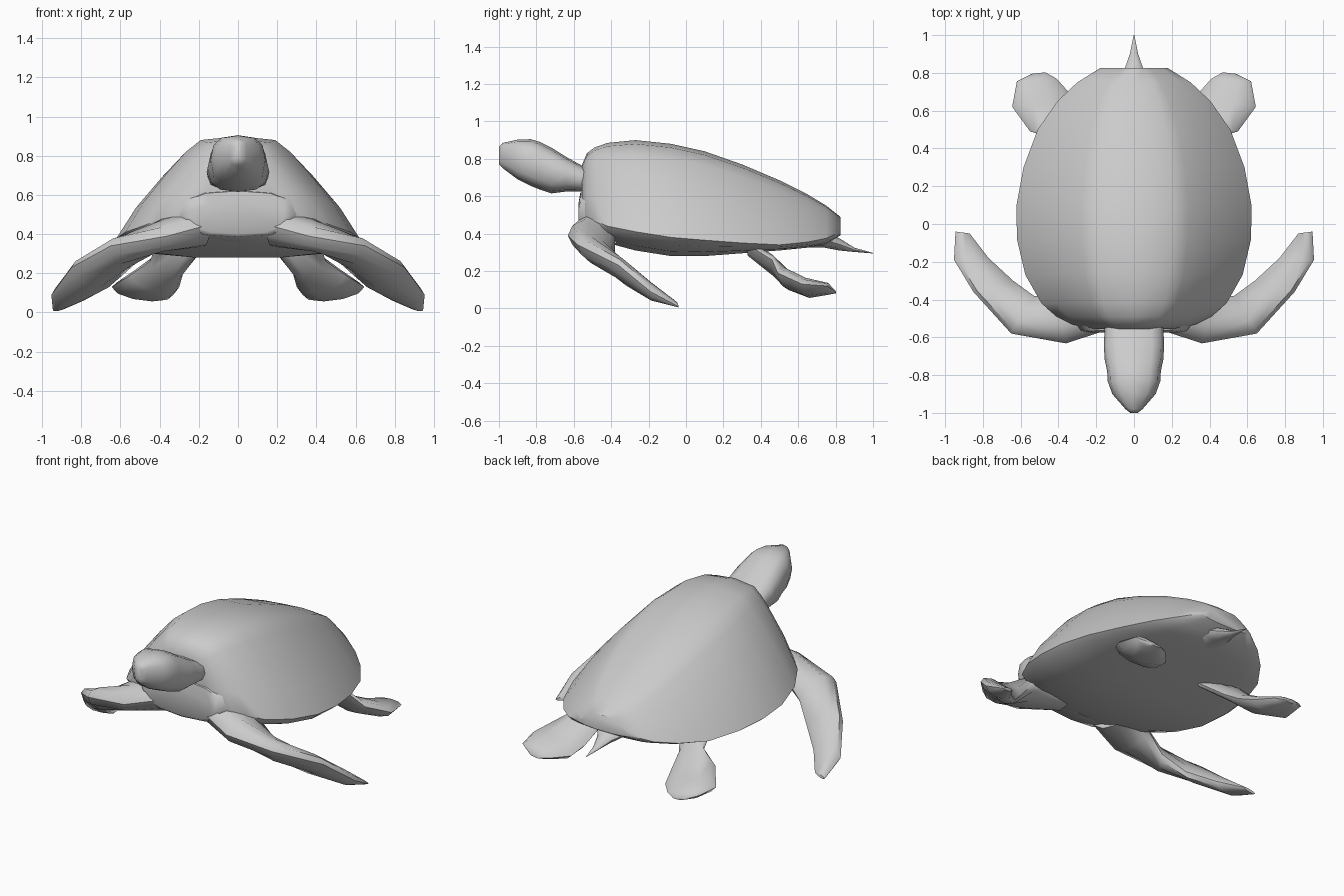
import bpy, bmesh, math
from mathutils import Vector

skin = bpy.data.materials.new("plain_grey")
skin.diffuse_color = (0.6, 0.6, 0.6, 1)


def loft(name, rings, angle=50):
    """Skin a closed surface over a list of equal-sized rings."""
    bm = bmesh.new()
    loops = [[bm.verts.new(p) for p in ring] for ring in rings]
    n = len(loops[0])
    for a, b in zip(loops, loops[1:]):
        for i in range(n):
            j = (i + 1) % n
            bm.faces.new((a[i], a[j], b[j], b[i]))
    bm.faces.new(loops[0])
    bm.faces.new(loops[-1])
    bmesh.ops.recalc_face_normals(bm, faces=bm.faces)
    me = bpy.data.meshes.new(name)
    bm.to_mesh(me)
    bm.free()
    me.materials.append(skin)
    ob = bpy.data.objects.new(name, me)
    bpy.context.collection.objects.link(ob)
    bpy.ops.object.select_all(action='DESELECT')
    ob.select_set(True)
    bpy.context.view_layer.objects.active = ob
    bpy.ops.object.shade_smooth_by_angle(angle=math.radians(angle))
    return ob


def boxy(t, power):
    """Cosine and sine pushed outwards towards a rounded square."""
    c, s = math.cos(t), math.sin(t)
    return (math.copysign(abs(c) ** power, c), math.copysign(abs(s) ** power, s))


def oval(y, half, low, high, n=12, power=0.75):
    """Upright ring at y, rounded between low and high."""
    pts = [boxy(2 * math.pi * i / n, power) for i in range(n)]
    return [(half * c, y, (low + high) / 2 + (high - low) / 2 * s) for c, s in pts]


def blade(lead, trail, thick, side, n=10):
    """Flattened ring spanning from a leading edge to a trailing edge."""
    a, b = Vector(lead), Vector(trail)
    mid, arm = (a + b) / 2, (a - b) / 2
    ring = []
    for i in range(n):
        t = 2 * math.pi * i / n
        p = mid + arm * math.cos(t) + Vector((0, 0, thick * math.sin(t)))
        ring.append((side * p.x, p.y, p.z))
    return ring


# Shell and belly: y, half width, top, rim, bottom
shell = [(-0.555, 0.24, 0.77, 0.54, 0.42), (-0.53, 0.33, 0.83, 0.50, 0.40),
         (-0.49, 0.41, 0.86, 0.47, 0.38), (-0.42, 0.49, 0.885, 0.44, 0.35),
         (-0.27, 0.575, 0.90, 0.41, 0.31), (-0.08, 0.62, 0.88, 0.38, 0.28),
         (0.1, 0.622, 0.84, 0.365, 0.28), (0.3, 0.585, 0.77, 0.35, 0.295),
         (0.5, 0.51, 0.685, 0.34, 0.31), (0.65, 0.405, 0.61, 0.355, 0.325),
         (0.75, 0.30, 0.55, 0.375, 0.345), (0.825, 0.18, 0.49, 0.41, 0.39)]
dome = [(0, 1), (0.33, 0.96), (0.46, 0.84), (0.62, 0.63), (0.84, 0.31), (1, 0)]
under = [(0.93, 0.4), (0.72, 0.75), (0.35, 1), (0, 1)]
rings = []
for y, w, top, rim, low in shell:
    half = [(u * w, y, rim + v * (top - rim)) for u, v in dome]
    half += [(u * w, y, rim - v * (rim - low)) for u, v in under]
    rings.append(half + [(-x, yy, z) for x, yy, z in half[-2:0:-1]])
loft("shell", rings)

# Chest between the front flippers
loft("chest", [oval(-0.575, 0.23, 0.40, 0.56), oval(-0.565, 0.28, 0.385, 0.62),
               oval(-0.45, 0.36, 0.36, 0.64)])

# Head and neck: y, half width, low, high
head = [(-1.0, 0.02, 0.77, 0.865), (-0.98, 0.045, 0.75, 0.885), (-0.9, 0.115, 0.69, 0.903),
        (-0.83, 0.14, 0.655, 0.905), (-0.78, 0.142, 0.635, 0.89),
        (-0.72, 0.155, 0.615, 0.86), (-0.64, 0.16, 0.625, 0.81),
        (-0.55, 0.155, 0.625, 0.76), (-0.48, 0.15, 0.60, 0.74)]
loft("head_and_neck", [oval(*h) for h in head])

# Tail
tail = [(0.64, 0.14, 0.325, 0.40), (0.74, 0.10, 0.325, 0.41), (0.82, 0.05, 0.31, 0.375),
        (0.9, 0.022, 0.302, 0.325), (1.0, 0.002, 0.294, 0.297)]
loft("tail", [oval(*t, 8, 1) for t in tail])

# Flippers: leading edge, trailing edge, half thickness
front = [((0.14, -0.56, 0.45), (0.2, -0.30, 0.42), 0.10),
         ((0.36, -0.632, 0.39), (0.42, -0.38, 0.40), 0.085),
         ((0.65, -0.58, 0.34), (0.53, -0.38, 0.27), 0.075),
         ((0.85, -0.36, 0.23), (0.64, -0.30, 0.16), 0.065),
         ((0.953, -0.19, 0.09), (0.77, -0.18, 0.09), 0.05),
         ((0.945, -0.04, 0.01), (0.87, -0.05, 0.03), 0.01)]
rear = [((0.42, 0.33, 0.34), (0.19, 0.33, 0.31), 0.04),
        ((0.45, 0.46, 0.26), (0.28, 0.47, 0.20), 0.05),
        ((0.55, 0.49, 0.19), (0.30, 0.58, 0.13), 0.055),
        ((0.645, 0.62, 0.13), (0.33, 0.68, 0.09), 0.05),
        ((0.62, 0.755, 0.12), (0.41, 0.77, 0.09), 0.028),
        ((0.54, 0.795, 0.09), (0.47, 0.803, 0.085), 0.006)]
for label, side in (("right", 1), ("left", -1)):
    loft("front_flipper_" + label, [blade(*s, side) for s in front])
    loft("rear_flipper_" + label, [blade(*s, side) for s in rear])
